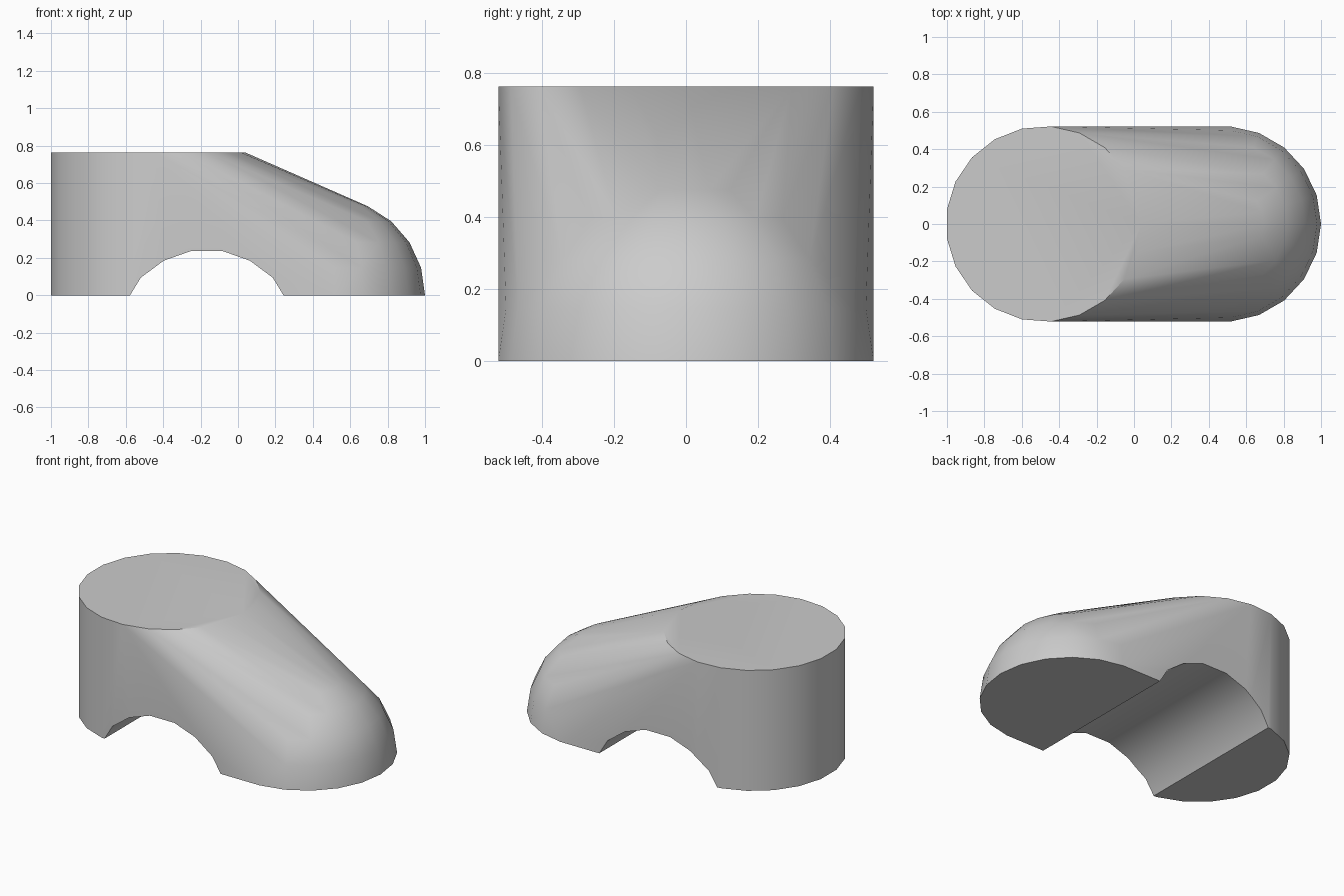
import bpy
import bmesh
from math import sin, cos, radians, tau, pi

cube = bpy.data.objects.get("Cube")
if cube:
    bpy.data.objects.remove(cube, do_unlink=True)

SIDES = 21
RADIUS = 0.523
HEIGHT = 0.763
POST_X = -0.483
DOME_X = 0.477

grey = bpy.data.materials.new("plain grey")
grey.use_nodes = True
colour = (0.6, 0.6, 0.6, 1)
grey.diffuse_color = colour
grey.node_tree.nodes["Principled BSDF"].inputs["Base Color"].default_value = colour


def ring(bm, x, z, radius):
    for i in range(SIDES):
        a = tau * i / SIDES
        bm.verts.new((x + radius * cos(a), radius * sin(a), z))


def make_object(name, bm):
    bmesh.ops.recalc_face_normals(bm, faces=bm.faces)
    mesh = bpy.data.meshes.new(name)
    bm.to_mesh(mesh)
    bm.free()
    mesh.materials.append(grey)
    obj = bpy.data.objects.new(name, mesh)
    bpy.context.collection.objects.link(obj)
    return obj


# Body: hull around an upright post and a half dome
bm = bmesh.new()
for z in (0, HEIGHT):
    ring(bm, POST_X, z, RADIUS)
for i in range(6):
    lat = pi * i / 11
    ring(bm, DOME_X, RADIUS * sin(lat), RADIUS * cos(lat))
hull = bmesh.ops.convex_hull(bm, input=bm.verts)
spare = {g for g in hull["geom_interior"] + hull["geom_unused"]
         if isinstance(g, bmesh.types.BMVert)}
bmesh.ops.delete(bm, geom=list(spare), context="VERTS")
bmesh.ops.dissolve_limit(bm, angle_limit=radians(0.3), verts=bm.verts, edges=bm.edges)
body = make_object("body", bm)

# Arch cutter: half profile mirrored about its centre, run through front to back
ARCH_X = -0.167
half = [(0.41, -0.1), (0.41, 0), (0.353, 0.094), (0.23, 0.185), (0.086, 0.236)]
profile = half + [(-x, z) for x, z in reversed(half)]
bm = bmesh.new()
face = bm.faces.new([bm.verts.new((ARCH_X + x, -1, z)) for x, z in profile])
out = bmesh.ops.extrude_face_region(bm, geom=[face])
bmesh.ops.translate(bm, vec=(0, 2, 0),
                    verts=[g for g in out["geom"] if isinstance(g, bmesh.types.BMVert)])
cutter = make_object("arch_cutter", bm)

# Cut the archway, then remove the cutter
cut = body.modifiers.new("archway", "BOOLEAN")
cut.operation = "DIFFERENCE"
cut.solver = "EXACT"
cut.object = cutter
bpy.ops.object.select_all(action="DESELECT")
body.select_set(True)
bpy.context.view_layer.objects.active = body
bpy.ops.object.modifier_apply(modifier=cut.name)
bpy.data.objects.remove(cutter, do_unlink=True)

bpy.ops.object.shade_smooth_by_angle(angle=radians(30))
